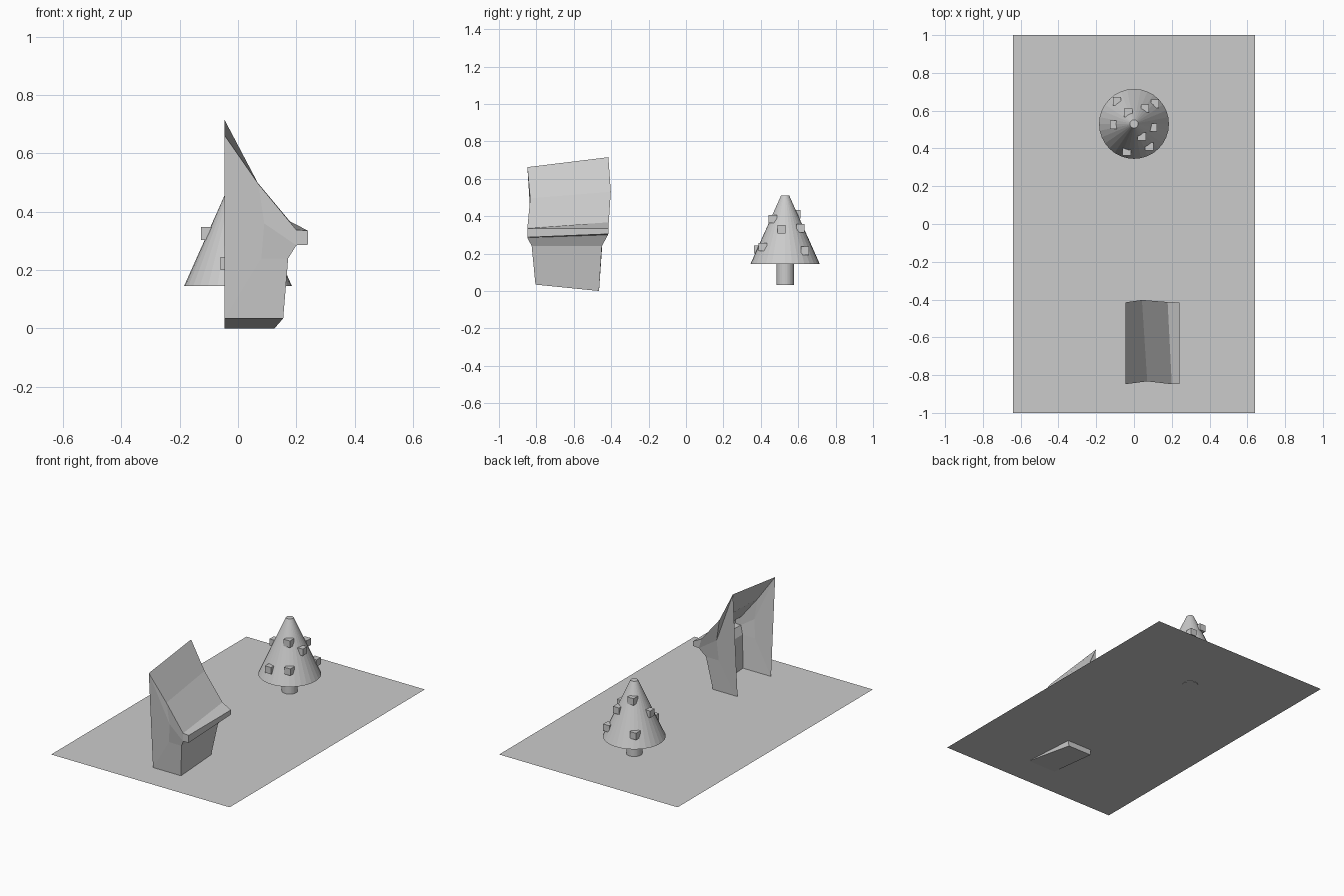
import bpy, bmesh
from mathutils import Matrix, Vector

if "Cube" in bpy.data.objects:
    bpy.data.objects.remove(bpy.data.objects["Cube"])


def make_object(name, bm):
    mesh = bpy.data.meshes.new(name)
    bmesh.ops.recalc_face_normals(bm, faces=bm.faces)
    bm.to_mesh(mesh)
    bm.free()
    obj = bpy.data.objects.new(name, mesh)
    bpy.context.collection.objects.link(obj)
    return obj


def cone(name, r1, r2, z1, z2, x, y, sides=32):
    bm = bmesh.new()
    bmesh.ops.create_cone(bm, cap_ends=True, segments=sides, radius1=r1, radius2=r2,
                          depth=z2 - z1, matrix=Matrix.Translation((x, y, (z1 + z2) / 2)))
    return make_object(name, bm)


GROUND_Z = 0.034
TREE_Y = 0.53

# Flat ground sheet
bm = bmesh.new()
corners = [(-0.64, -1), (0.64, -1), (0.64, 1), (-0.64, 1)]
bm.faces.new([bm.verts.new((x, y, GROUND_Z)) for x, y in corners])
make_object("ground_sheet", bm)

# Half house: matching front and back gable points, open at x = -0.046
front = dict(
    base_in=(-0.046, -0.805, 0.034), base_out=(0.155, -0.805, 0.034),
    wall_top=(0.172, -0.825, 0.24), facet_low=(0.08, -0.822, 0.24),
    facet_high=(0.09, -0.829, 0.36), soffit=(0.20, -0.848, 0.285),
    lip_low=(0.24, -0.848, 0.287), lip_top=(0.24, -0.848, 0.335),
    eave=(0.20, -0.848, 0.338), bend=(0.07, -0.833, 0.495), ridge=(-0.046, -0.848, 0.662))
back = dict(
    base_in=(-0.046, -0.465, 0.0), base_out=(0.125, -0.465, 0.0),
    wall_top=(0.172, -0.45, 0.24), facet_low=(0.08, -0.45, 0.24),
    facet_high=(0.09, -0.442, 0.37), soffit=(0.20, -0.417, 0.30),
    lip_low=(0.24, -0.415, 0.305), lip_top=(0.24, -0.415, 0.335),
    eave=(0.178, -0.413, 0.367), bend=(0.042, -0.402, 0.53), ridge=(-0.046, -0.415, 0.715))
bm = bmesh.new()
fv = {k: bm.verts.new(p) for k, p in front.items()}
bv = {k: bm.verts.new(p) for k, p in back.items()}
gable_faces = [
    "base_in base_out wall_top facet_low",
    "base_in facet_low facet_high ridge",
    "ridge facet_high bend",
    "facet_low wall_top soffit facet_high",
    "facet_high soffit eave bend",
    "soffit lip_low lip_top eave"]
for verts in (fv, bv):
    for face in gable_faces:
        bm.faces.new([verts[k] for k in face.split()])
# Floor, side wall, soffit, eave lip and roof run between the two gables
outline = "base_in base_out wall_top soffit lip_low lip_top eave bend ridge".split()
for a, b in zip(outline, outline[1:]):
    bm.faces.new([fv[a], fv[b], bv[b], bv[a]])
make_object("half_house", bm)

# Tree
R_LOW, R_TOP, Z_LOW, Z_TOP = 0.185, 0.022, 0.145, 0.51
cone("tree_trunk", 0.047, 0.047, 0.031, 0.16, 0, TREE_Y)
cone("tree_foliage", R_LOW, R_TOP, Z_LOW, Z_TOP, 0, TREE_Y)

# Cube decorations sitting on the foliage surface: (direction x, y), height
ornaments = [(-0.09, 0.12, 0.225), (-0.03, 0.06, 0.41), (0.06, 0.085, 0.335),
             (0.115, 0.11, 0.215), (-0.105, -0.005, 0.325), (0.105, -0.02, 0.33),
             (0.04, -0.065, 0.385), (0.085, -0.125, 0.235), (-0.038, -0.145, 0.222)]
bm = bmesh.new()
for dx, dy, z in ornaments:
    r = R_LOW + (R_TOP - R_LOW) * (z - Z_LOW) / (Z_TOP - Z_LOW)
    p = Vector((dx, dy, 0)).normalized() * r + Vector((0, TREE_Y, z))
    bmesh.ops.create_cube(bm, size=0.044, matrix=Matrix.Translation(p))
make_object("tree_ornaments", bm)
